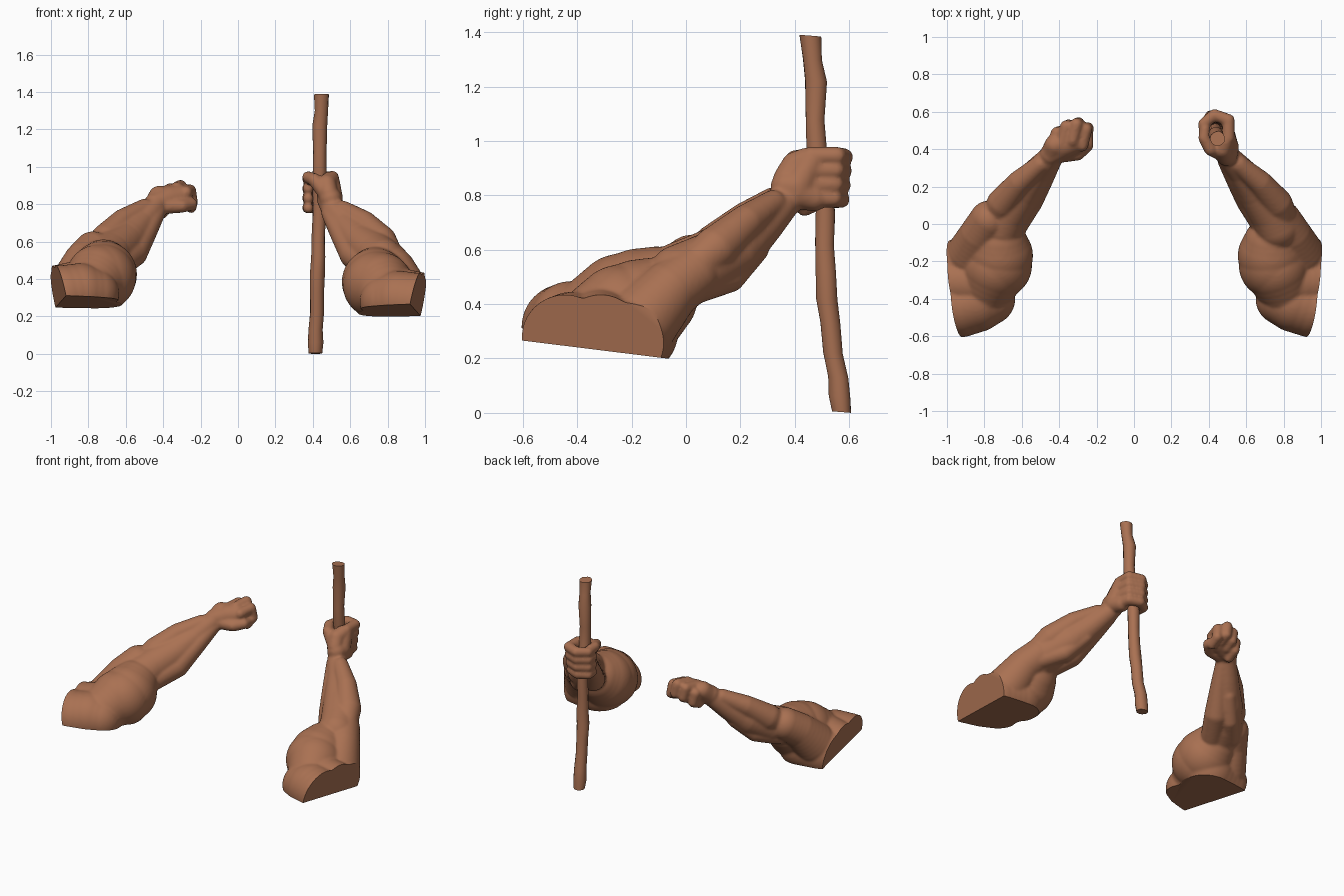
import bpy, bmesh, math, random
from mathutils import Vector

if "Cube" in bpy.data.objects:
    bpy.data.objects.remove(bpy.data.objects["Cube"])

random.seed(4)
skin = bpy.data.materials.new("warm_brown")
skin.diffuse_color = (0.40, 0.165, 0.085, 1)
skin.use_nodes = True
skin.node_tree.nodes["Principled BSDF"].inputs["Base Color"].default_value = skin.diffuse_color


def add_object(name, me):
    ob = bpy.data.objects.new(name, me)
    bpy.context.collection.objects.link(ob)
    me.materials.clear()
    me.materials.append(skin)
    return ob


def finish(name, bm):
    me = bpy.data.meshes.new(name)
    bm.to_mesh(me)
    bm.free()
    return add_object(name, me)


def smooth(ob, angle=40):
    bpy.ops.object.select_all(action='DESELECT')
    bpy.context.view_layer.objects.active = ob
    ob.select_set(True)
    bpy.ops.object.shade_smooth_by_angle(angle=math.radians(angle))


def unit_ball(level):
    bm = bmesh.new()
    bmesh.ops.create_icosphere(bm, subdivisions=level, radius=1)
    bm.verts.index_update()
    ball = ([v.co.copy() for v in bm.verts], [[v.index for v in f.verts] for f in bm.faces])
    bm.free()
    return ball


FINE, COARSE = unit_ball(4), unit_ball(3)


def strand(verts, faces, pts):
    """Tapered muscle: overlapping balls along a path of (x, y, z, radius)."""
    for a, b in zip(pts, pts[1:]):
        a, b = Vector(a), Vector(b)
        n = max(1, math.ceil((b - a).xyz.length / (0.3 * min(a.w, b.w))))
        for i in range(n + 1):
            p = a.lerp(b, i / n)
            co, polys = FINE if p.w > .1 else COARSE
            base = len(verts)
            verts.extend([p.xyz + c * p.w for c in co])
            faces.extend([[base + k for k in f] for f in polys])


# muscles of the shoulder and upper arm
UPPER = [
    [(.79, -.40, .28, .14), (.86, -.42, .285, .16), (.94, -.445, .275, .16), (1.05, -.445, .28, .155)],  # deltoid
    [(.80, -.33, .32, .155), (.76, -.24, .37, .175)],                           # deltoid to biceps
    [(.86, -.31, .31, .15), (1.05, -.31, .28, .14)],                            # shoulder bridge
    [(.74, -.22, .37, .18), (.735, -.17, .385, .18), (.735, -.11, .42, .152)],  # biceps
    [(.78, -.19, .30, .162), (.92, -.22, .27, .155), (1.06, -.26, .24, .135)],  # triceps
    [(.88, -.16, .34, .135), (.84, -.06, .45, .11), (.79, .02, .51, .105)],     # elbow link
]
# muscles of the forearm
FORE = [
    [(.77, -.02, .50, .12), (.74, .05, .53, .118), (.66, .17, .595, .105),
     (.575, .28, .69, .077), (.505, .36, .775, .062), (.48, .42, .83, .06)],    # core
    [(.84, -.04, .48, .065), (.765, .11, .605, .083), (.675, .22, .70, .066),
     (.56, .32, .77, .05)],                                                     # outer extensor
    [(.70, .0, .47, .075), (.62, .13, .53, .077), (.555, .23, .635, .06),
     (.49, .34, .75, .045)],                                                    # inner flexor
    [(.79, .05, .47, .065), (.70, .16, .50, .058), (.61, .26, .60, .045)],      # ulna side
]
# gripping hand: palm, thumb, four stacked fingers
GRIP = [
    [(.495, .37, .83, .06), (.50, .41, .83, .062), (.495, .46, .92, .05)],
    [(.50, .41, .81, .06), (.495, .47, .79, .05)],
    [(.485, .37, .86, .05), (.475, .40, .91, .05), (.49, .44, .93, .045)],
    [(.47, .38, .86, .045), (.41, .40, .93, .036), (.375, .46, .945, .032), (.38, .51, .945, .028)],
]
for i in range(4):
    z, s = .945 - .052 * i, .004 * i
    GRIP.append([(.505, .46, z, .034), (.505 - s, .555 - s, z, .034), (.43, .583 - s, z - .004, .032),
                 (.372, .535, z - .008, .03), (.376, .48, z - .01, .028)])

# closed fist: palm, thumb, four side by side fingers
FIST = [
    [(-.445, .37, .80, .06), (-.37, .425, .825, .075), (-.32, .445, .835, .072)],
    [(-.38, .37, .79, .042), (-.30, .375, .79, .036), (-.25, .42, .80, .034), (-.25, .48, .795, .03)],
]
for x, y, z in [(-.412, .485, .825), (-.362, .52, .86), (-.308, .532, .878), (-.258, .505, .855)]:
    FIST.append([(x - .02, y - .085, z + .008, .034), (x, y, z + .018, .035),
                 (x + .012, y + .008, z - .045, .032), (x + .008, y - .05, z - .075, .028)])


def arm(name, upper, fore, hand, side, lift):
    verts, faces = [], []
    for pts in upper + fore + hand:
        strand(verts, faces, pts)
    balls = bpy.data.meshes.new(name + "_source")
    balls.from_pydata(verts, [], faces)
    src = add_object(name + "_source", balls)
    # fuse the muscles into one skin
    rem = src.modifiers.new("fuse", 'REMESH')
    rem.mode = 'VOXEL'
    rem.voxel_size = 0.009
    sm = src.modifiers.new("soften", 'SMOOTH')
    sm.factor, sm.iterations = 0.5, 5
    me = bpy.data.meshes.new_from_object(
        src.evaluated_get(bpy.context.evaluated_depsgraph_get()))
    bpy.data.objects.remove(src)
    bm = bmesh.new()
    bm.from_mesh(me)
    # flat cuts at the shoulder: side and underside
    cuts = [((side * .92, -.6, .27 + lift), (side, -.135, -.2)),
            ((0, -.61, .272 + lift), (0, -.124, -1))]
    for co, no in cuts:
        bmesh.ops.bisect_plane(bm, geom=bm.verts[:] + bm.edges[:] + bm.faces[:], dist=1e-5,
                               plane_co=co, plane_no=no, clear_outer=True)
        bmesh.ops.holes_fill(bm, edges=[e for e in bm.edges if e.is_boundary], sides=0)
    bmesh.ops.recalc_face_normals(bm, faces=bm.faces[:])
    smooth(finish(name, bm))


def mirrored(group, dx, dz):
    return [[(-x + dx, y, z + dz, r) for x, y, z, r in pts] for pts in group]


arm("gripping_arm", UPPER, FORE, GRIP, 1, -.005)
# the free forearm swings a little further inward
arm("fist_arm", mirrored(UPPER, .015, .04), mirrored(FORE, .06, .01), FIST, -1, .04)

# knobbly wooden staff, lofted from rings
PATH = [(.415, .572, .003), (.415, .565, .06), (.416, .56, .13), (.422, .54, .22), (.422, .53, .33),
        (.424, .517, .42), (.43, .515, .52), (.43, .51, .62), (.434, .512, .74), (.434, .497, .86),
        (.436, .48, .98), (.437, .474, 1.08), (.438, .478, 1.22), (.446, .465, 1.30), (.447, .457, 1.387)]
SIDES = 14
bm = bmesh.new()
rings = []
for x, y, z in PATH:
    r = random.uniform(.035, .041)
    ring = []
    for k in range(SIDES):
        a = 2 * math.pi * k / SIDES
        q = r * random.uniform(.96, 1.04)
        ring.append(bm.verts.new((x + q * math.cos(a), y + q * math.sin(a), z - .08 * q * math.sin(a))))
    rings.append(ring)
for lo, hi in zip(rings, rings[1:]):
    for k in range(SIDES):
        j = (k + 1) % SIDES
        bm.faces.new((lo[k], lo[j], hi[j], hi[k]))
bm.faces.new(rings[0][::-1])
bm.faces.new(rings[-1])
smooth(finish("staff", bm))
